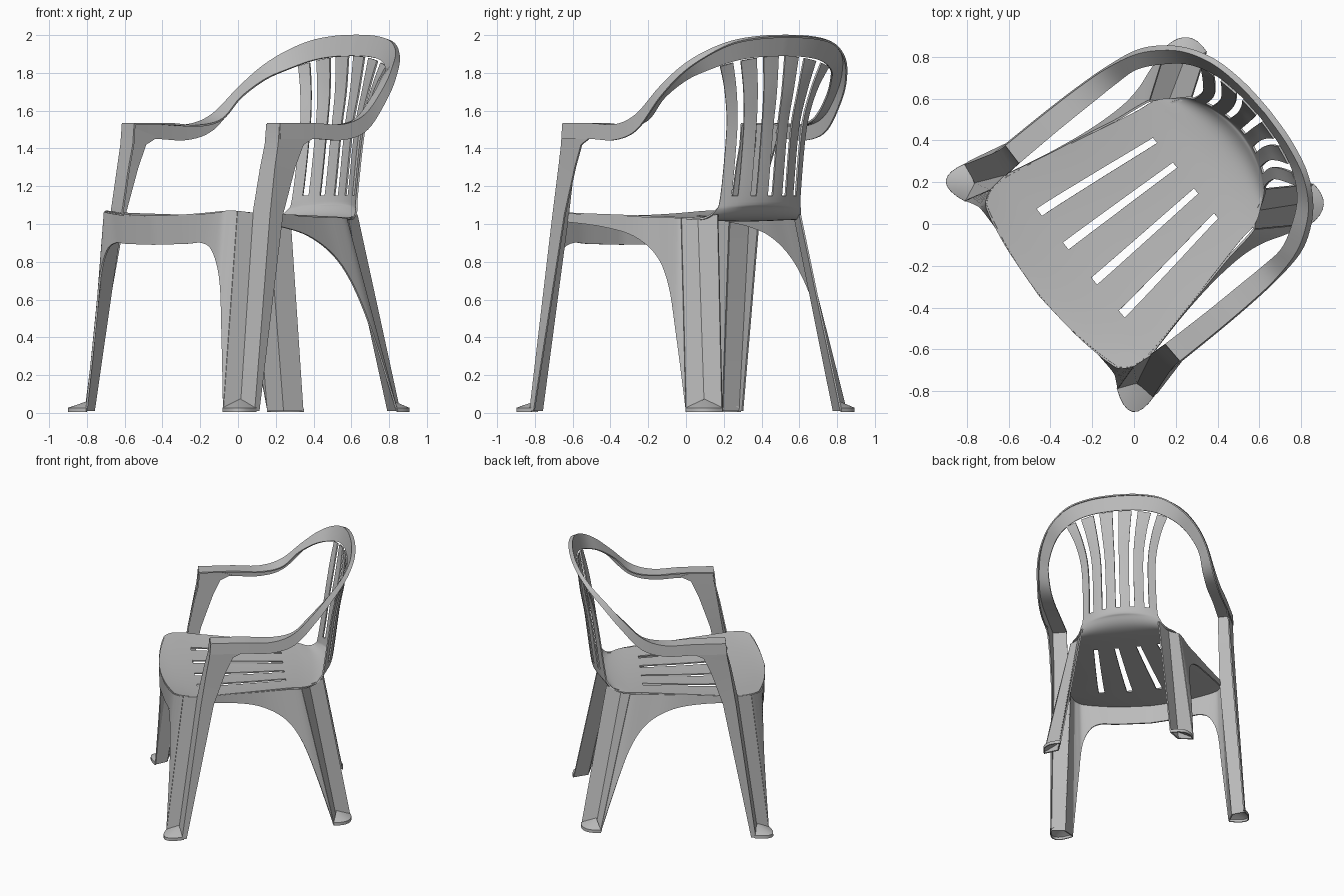
import bpy, bmesh, math
from mathutils import Vector

if "Cube" in bpy.data.objects:
    bpy.data.objects.remove(bpy.data.objects["Cube"], do_unlink=True)

TURN = math.radians(-51)
plastic = bpy.data.materials.new("grey plastic")
plastic.use_nodes = True
GREY = (0.5, 0.5, 0.5, 1)
plastic.diffuse_color = GREY
plastic.node_tree.nodes["Principled BSDF"].inputs["Base Color"].default_value = GREY


def spline(rows, steps):
    """Smooth a list of rows of points along its length."""
    out = []
    for i in range(len(rows) - 1):
        r0, r1, r2, r3 = (rows[max(0, min(len(rows) - 1, i + k))] for k in (-1, 0, 1, 2))
        for s in range(steps):
            t = s / steps
            row = []
            for a, b, c, d in zip(r0, r1, r2, r3):
                a, b, c, d = Vector(a), Vector(b), Vector(c), Vector(d)
                row.append(b + 0.5 * t * ((c - a) + t * ((2 * a - 5 * b + 4 * c - d)
                           + t * (3 * b - 3 * c + d - a))))
            out.append(row)
    out.append([Vector(p) for p in rows[-1]])
    return out


def loft(name, rows, keep=None, thickness=0.01):
    """Skin rows of points, mirror to the other side, give it thickness."""
    bm = bmesh.new()
    grid = [[bm.verts.new(p) for p in row] for row in rows]
    for i in range(len(grid) - 1):
        for j in range(len(grid[0]) - 1):
            if keep is None or keep(i, j):
                bm.faces.new((grid[i][j], grid[i][j + 1], grid[i + 1][j + 1], grid[i + 1][j]))
    bmesh.ops.delete(bm, geom=[v for v in bm.verts if not v.link_faces], context='VERTS')
    bmesh.ops.remove_doubles(bm, verts=bm.verts, dist=0.0005)
    bmesh.ops.recalc_face_normals(bm, faces=bm.faces)
    me = bpy.data.meshes.new(name)
    bm.to_mesh(me)
    bm.free()
    me.materials.append(plastic)
    ob = bpy.data.objects.new(name, me)
    bpy.context.collection.objects.link(ob)
    ob.rotation_euler.z = TURN
    ob.location = (-0.01, 0.012, 0)
    mirror = ob.modifiers.new("both sides", 'MIRROR')
    mirror.merge_threshold = 0.001
    solid = ob.modifiers.new("wall", 'SOLIDIFY')
    solid.thickness = thickness
    solid.offset = 0
    bpy.ops.object.select_all(action='DESELECT')
    ob.select_set(True)
    bpy.context.view_layer.objects.active = ob
    for mod in (mirror.name, solid.name):
        bpy.ops.object.modifier_apply(modifier=mod)
    bpy.ops.object.shade_smooth_by_angle(angle=math.radians(30))


# Seat running up into the back: (mid y, mid z, edge y, edge z, half width)
profile = [
    (-.565, 1.04, -.49, 1.065, .50), (-.50, 1.035, -.43, 1.065, .54),
    (-.32, 1.03, -.31, 1.055, .54), (0, 1.02, 0, 1.045, .475),
    (.33, 1.02, .33, 1.035, .40), (.50, 1.02, .45, 1.03, .38),
    (.60, 1.04, .53, 1.03, .33), (.66, 1.09, .585, 1.07, .29),
    (.685, 1.15, .605, 1.15, .27), (.73, 1.5, .655, 1.5, .27),
    (.765, 1.7, .69, 1.7, .31), (.785, 1.89, .725, 1.835, .37)]
across = [0, .06, .16, .24, .32, .44, .54, .62, .69, .81, .9, 1]
SEAT_SLOTS, BACK_SLOTS, STEPS = (2, 6), (0, 4, 8), 5
shell = [[(w * t, ym + (ye - ym) * t * t, zm + (ze - zm) * t * t) for t in across]
         for ym, zm, ye, ze, w in profile]


def solid_cell(i, j):
    k = i // STEPS
    return not ((k in (2, 3) and j in SEAT_SLOTS) or (k >= 8 and j in BACK_SLOTS))


loft("seat_and_back", spline(shell, STEPS), solid_cell)

# Arm and back rim: skirt edge, outer edge, inner edge
rim = [
    ((.665, -.24, 1.45), (.66, -.24, 1.53), (.555, -.24, 1.53)),
    ((.665, 0, 1.45), (.66, 0, 1.53), (.56, 0, 1.53)),
    ((.66, .2, 1.445), (.655, .2, 1.525), (.56, .2, 1.52)),
    ((.648, .37, 1.50), (.643, .36, 1.58), (.56, .36, 1.555)),
    ((.62, .53, 1.67), (.61, .51, 1.72), (.55, .48, 1.67)),
    ((.56, .64, 1.795), (.55, .62, 1.83), (.49, .595, 1.765)),
    ((.47, .73, 1.885), (.465, .71, 1.908), (.41, .69, 1.82)),
    ((.34, .80, 1.955), (.335, .778, 1.966), (.29, .755, 1.865)),
    ((.17, .836, 1.984), (.17, .812, 1.992), (.15, .785, 1.885)),
    ((0, .846, 1.99), (0, .822, 1.998), (0, .795, 1.89))]
loft("arm_and_back_rim", spline(rim, 6))

# Front apron flowing down into the inner half of the front leg
apron = [
    ((0, -.565, 1.04), (0, -.56, .89)),
    ((.25, -.545, 1.045), (.25, -.54, .895)),
    ((.40, -.52, 1.055), (.36, -.525, .90)),
    ((.46, -.505, 1.06), (.44, -.52, .86)),
    ((.50, -.49, 1.065), (.50, -.52, .72)),
    ((.525, -.46, 1.065), (.53, -.53, .45)),
    ((.54, -.43, 1.065), (.575, -.555, .01))]
loft("front_apron", spline(apron, 5))
loft("front_leg_inner", [apron[-1], ((.55, -.33, 1.06), (.615, -.47, .01))])

# Outer half of the front leg, rising to the arm
post = [
    ((.615, -.47, .01), (.712, -.45, .01), (.71, -.42, .01)),
    ((.55, -.33, 1.05), (.668, -.31, 1.05), (.662, -.22, 1.05)),
    ((.553, -.28, 1.3), (.66, -.27, 1.3), (.66, -.135, 1.3)),
    ((.555, -.25, 1.42), (.66, -.248, 1.42), (.662, -.08, 1.42)),
    ((.556, -.24, 1.53), (.66, -.238, 1.53), (.662, 0, 1.46))]
loft("front_leg_outer", post)

# Side apron sweeping down into the rear leg
side = [
    ((.55, -.33, 1.055), (.552, -.33, 1.01)),
    ((.495, -.1, 1.05), (.50, -.1, .985)),
    ((.455, .1, 1.04), (.465, .12, .935)),
    ((.425, .24, 1.035), (.455, .30, .83)),
    ((.41, .35, 1.035), (.47, .42, .67)),
    ((.40, .41, 1.03), (.505, .525, .41)),
    ((.395, .43, 1.03), (.545, .655, .01))]
loft("side_apron", spline(side, 5))
loft("rear_leg", [side[-1], ((.33, .49, 1.03), (.44, .68, .01)),
                  ((.28, .595, 1.05), (.405, .785, .01))])


# Feet: rounded pads filling the open channel of each leg
def foot(name, a, tip, c, crease):
    a, tip, c = Vector(a), Vector(tip), Vector(c)
    corner = tip * 1.25 - (a + c) * 0.125
    arc = []
    for k in range(9):
        t = k / 8
        arc.append(a * (1 - t) ** 2 + corner * 2 * t * (1 - t) + c * t * t)
    rows = [[(*crease, .07)] * 9, [(p.x, p.y, .025) for p in arc],
            [(p.x, p.y, .004) for p in arc]]
    loft(name, rows, thickness=0.008)


foot("front_foot", (.575, -.555), (.745, -.61), (.712, -.44), (.615, -.47))
foot("rear_foot", (.545, .655), (.535, .785), (.405, .785), (.44, .68))
